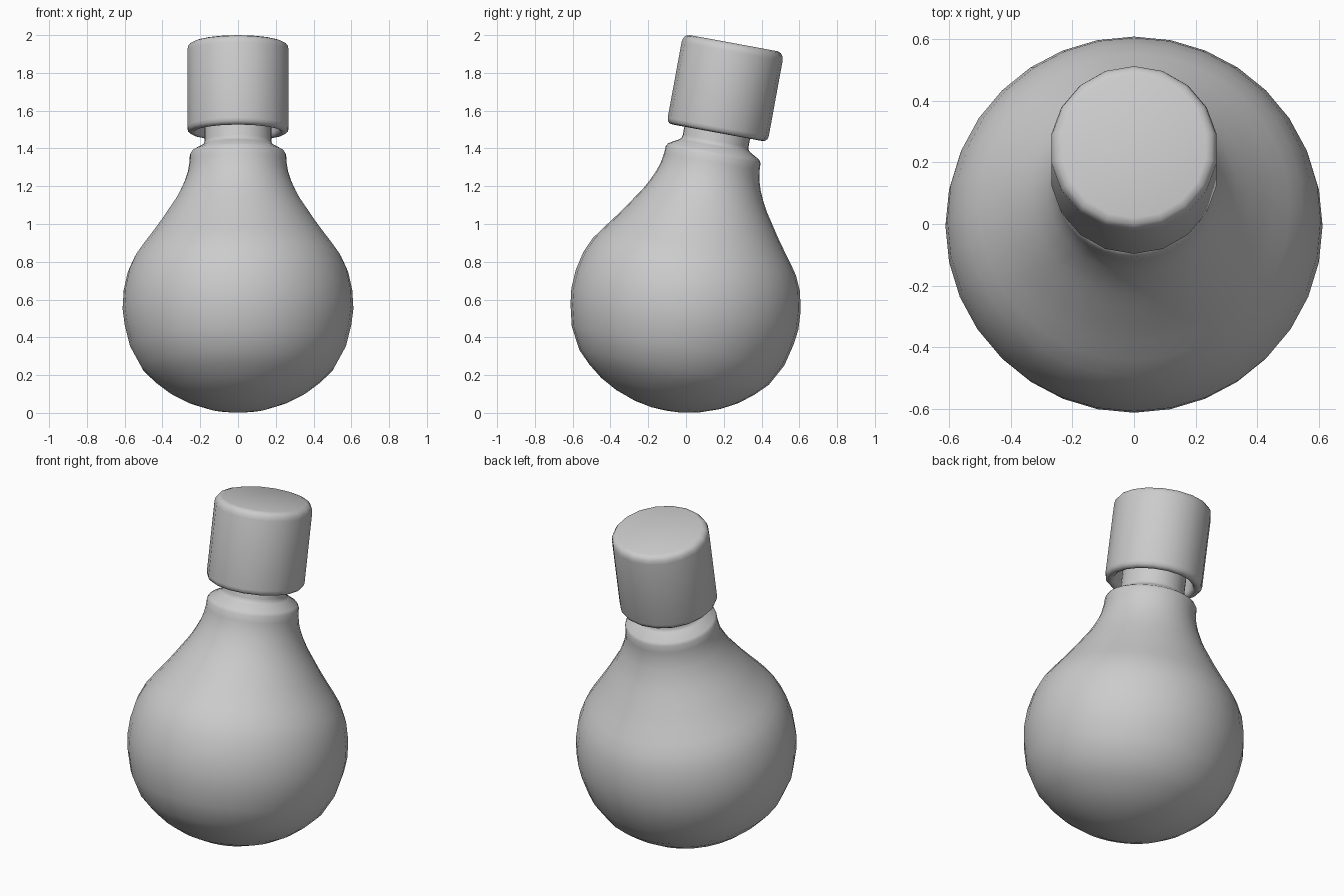
import bpy, bmesh, math
from mathutils import Matrix

if "Cube" in bpy.data.objects:
    bpy.data.objects.remove(bpy.data.objects["Cube"])

TILT = math.radians(10.4)
# Shared leaning axis through the middle of the bulb
PLACE = Matrix.Translation((0, 0.003, 0.60)) @ Matrix.Rotation(-TILT, 4, 'X')


def lathe(name, profile, sides, angle=40):
    """Revolve (radius, height) points around the leaning axis."""
    bm = bmesh.new()
    rings = []
    for r, h in profile:
        if r == 0:
            rings.append([bm.verts.new((0, 0, h))])
        else:
            rings.append([bm.verts.new((r * math.sin(2 * math.pi * i / sides),
                                        r * math.cos(2 * math.pi * i / sides), h))
                          for i in range(sides)])
    for a, b in zip(rings, rings[1:]):
        for i in range(sides):
            j = (i + 1) % sides
            quad = [a[i % len(a)], a[j % len(a)], b[j % len(b)], b[i % len(b)]]
            bm.faces.new(list(dict.fromkeys(quad)))
    bmesh.ops.recalc_face_normals(bm, faces=bm.faces)
    bm.transform(PLACE)
    mesh = bpy.data.meshes.new(name)
    bm.to_mesh(mesh)
    bm.free()
    obj = bpy.data.objects.new(name, mesh)
    bpy.context.collection.objects.link(obj)
    bpy.ops.object.select_all(action='DESELECT')
    obj.select_set(True)
    bpy.context.view_layer.objects.active = obj
    bpy.ops.object.shade_smooth_by_angle(angle=math.radians(angle))
    return obj


# Round flask with shoulder and narrow neck
lathe("flask", [
    (0, -0.598), (0.08, -0.594), (0.17, -0.577), (0.28, -0.538), (0.37, -0.489),
    (0.445, -0.43), (0.51, -0.365), (0.572, -0.25), (0.60, -0.135),
    (0.611, -0.05), (0.605, 0.05), (0.583, 0.15), (0.547, 0.23), (0.505, 0.29),
    (0.46, 0.35), (0.413, 0.415), (0.37, 0.48), (0.333, 0.535), (0.306, 0.585),
    (0.281, 0.64), (0.265, 0.69), (0.257, 0.74), (0.255, 0.78), (0.245, 0.797),
    (0.19, 0.828), (0.18, 0.838), (0.177, 0.855), (0.177, 1.28), (0, 1.28),
], 32)

# Hollow cap with rounded rims, standing clear of the shoulder
lathe("cap", [
    (0, 1.28), (0.218, 1.28), (0.218, 0.925), (0.225, 0.906), (0.24, 0.898),
    (0.256, 0.901), (0.268, 0.912), (0.272, 0.93), (0.272, 1.335),
    (0.268, 1.357), (0.256, 1.373), (0.236, 1.38), (0, 1.38),
], 18, 50)
